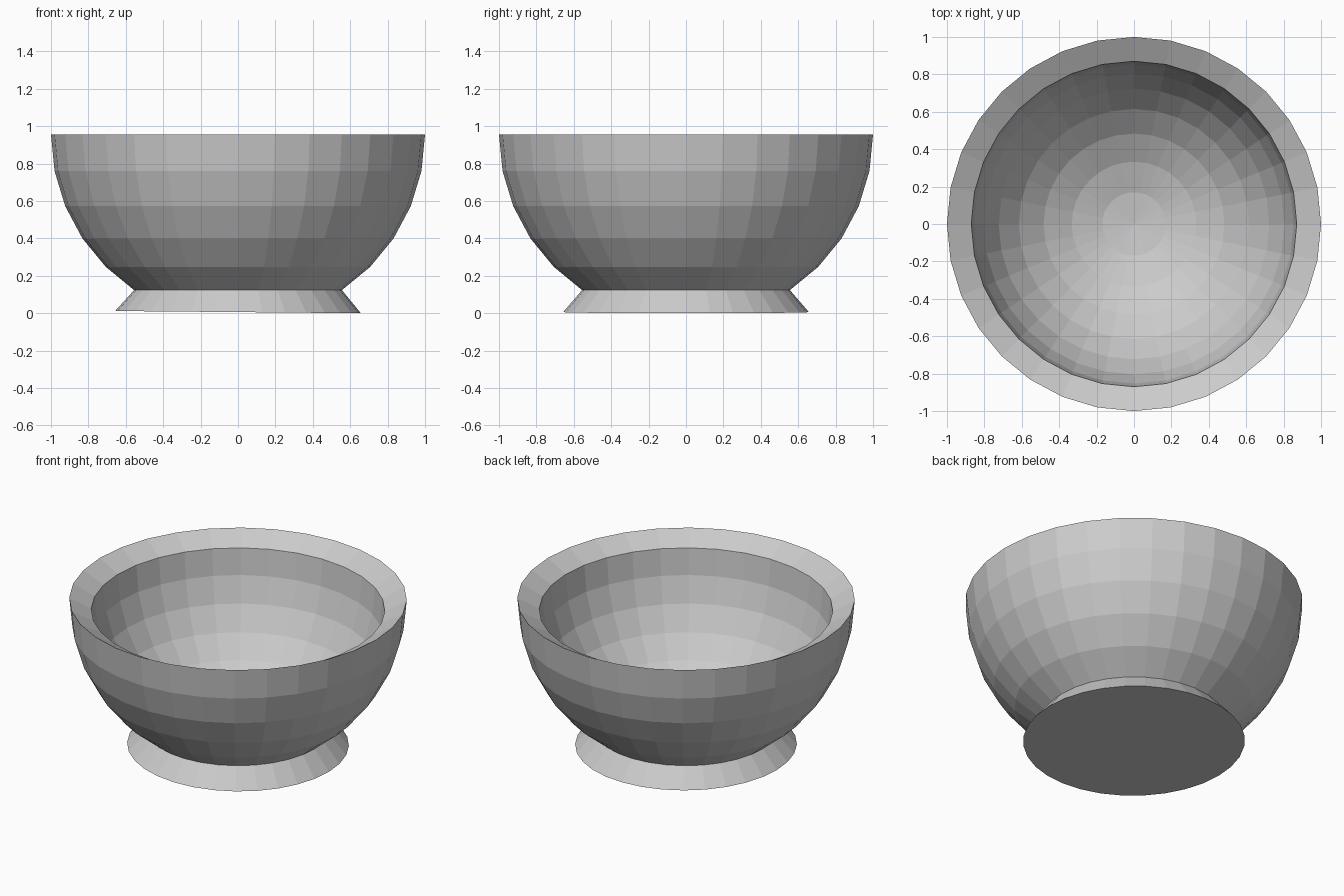
import bpy, bmesh
from math import pi, sin, cos

if "Cube" in bpy.data.objects:
    bpy.data.objects.remove(bpy.data.objects["Cube"])

SIDES = 32
STEP = pi / 16          # angular spacing of the sphere rings
RIM_Z, INNER_Z, INNER_R = 0.955, 0.883, 0.87


def arc(radius, z, count):
    """Rings of a hemisphere hanging down from height z."""
    return [(radius * cos(i * STEP), z - radius * sin(i * STEP)) for i in range(count)]


def lathe(name, profile, end_z):
    """Spin a profile of (radius, z) rings, closing both ends."""
    bm = bmesh.new()
    rings = [[bm.verts.new((r * cos(2 * pi * k / SIDES), r * sin(2 * pi * k / SIDES), z))
              for k in range(SIDES)] for r, z in profile]
    for a, b in zip(rings, rings[1:]):
        for k in range(SIDES):
            n = (k + 1) % SIDES
            bm.faces.new((a[k], a[n], b[n], b[k]))
    # foot base
    bm.faces.new(rings[0][::-1])
    # pole at the bottom of the hollow
    pole = bm.verts.new((0, 0, end_z))
    for k in range(SIDES):
        bm.faces.new((rings[-1][k], rings[-1][(k + 1) % SIDES], pole))
    # the foot base is very slightly tilted
    for v in rings[0]:
        v.co.z -= 0.009 * v.co.x
    bmesh.ops.recalc_face_normals(bm, faces=bm.faces)
    mesh = bpy.data.meshes.new(name)
    bm.to_mesh(mesh)
    bm.free()
    obj = bpy.data.objects.new(name, mesh)
    bpy.context.collection.objects.link(obj)
    return obj


# flared foot, outer wall up to the rim, sloped lip, then the hollow
foot = [(0.657, 0.006)]
outer = arc(1.0, RIM_Z, 6)[::-1]
inner = arc(INNER_R, INNER_Z, 8)
lathe("bowl", foot + outer + inner, INNER_Z - INNER_R)
